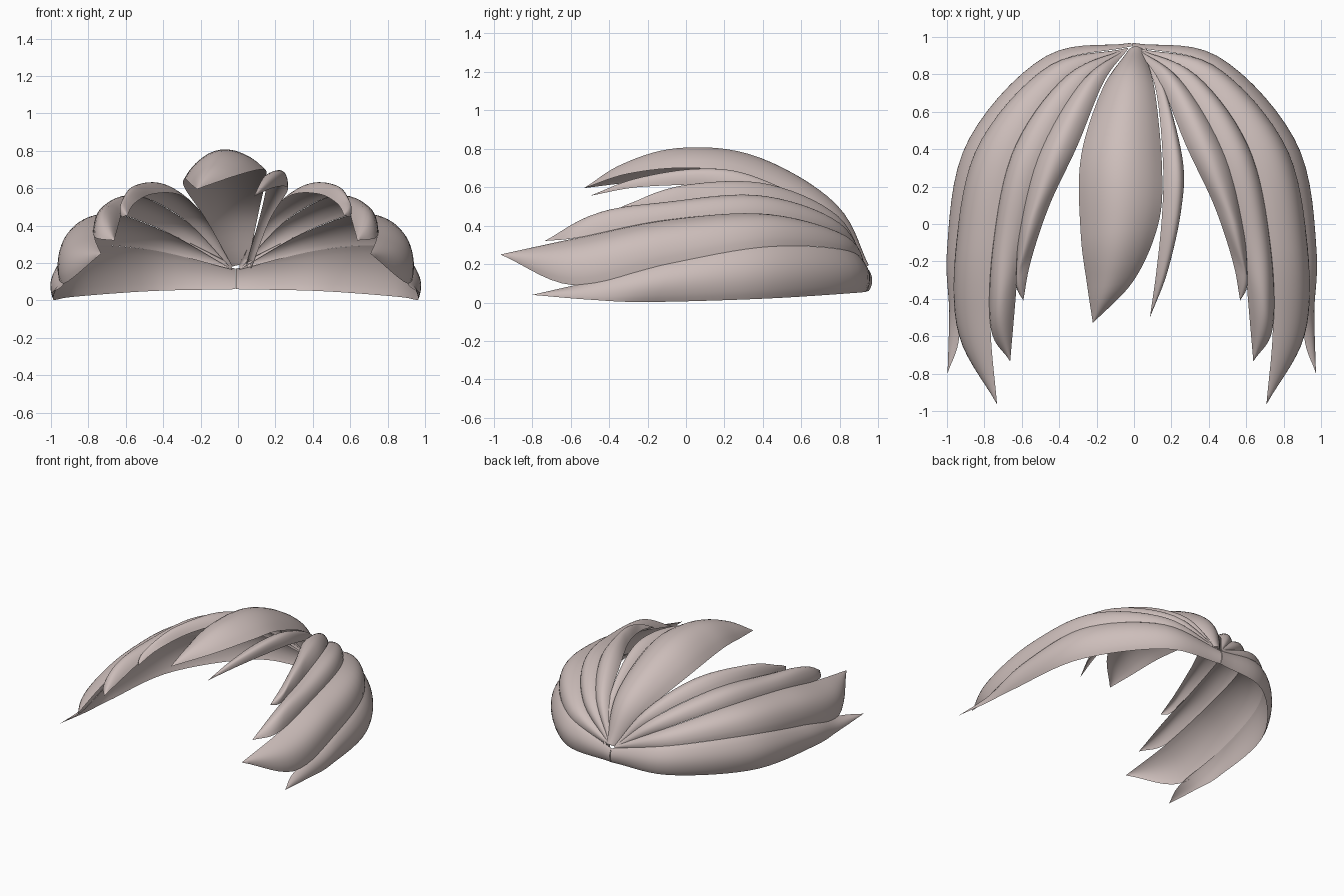
import bpy, bmesh, math
from mathutils import Vector

if "Cube" in bpy.data.objects:
    bpy.data.objects.remove(bpy.data.objects["Cube"])

mat = bpy.data.materials.new("ash_rose_hair")
mat.diffuse_color = (0.61, 0.515, 0.495, 1)
mat.use_nodes = True
mat.node_tree.nodes["Principled BSDF"].inputs["Base Color"].default_value = mat.diffuse_color

CENTRE = Vector((0, 0.1, -0.1))
CX = -0.012          # symmetry line of the side locks
ROWS, COLS = 36, 12


def spline(pts, t):
    """Catmull-Rom position along the points, t in 0..1."""
    p = [Vector(q) for q in pts]
    p = [p[0] * 2 - p[1]] + p + [p[-1] * 2 - p[-2]]
    f = t * (len(pts) - 1)
    i = min(int(f), len(pts) - 2)
    u = f - i
    a, b, c, d = p[i:i + 4]
    return 0.5 * (2 * b + (c - a) * u + (2 * a - 5 * b + 4 * c - d) * u ** 2
                  + (3 * b - a - 3 * c + d) * u ** 3)


def lock(name, low, high, bulge, hollow=0.6):
    """Pointed lock: crescent cross-sections lofted between two edge curves."""
    bm = bmesh.new()
    rings = []
    n = 2 * COLS
    for r in range(ROWS + 1):
        t = r / ROWS
        a, b = spline(low, t), spline(high, t)
        t0, t1 = max(t - 0.02, 0), min(t + 0.02, 1)
        along = spline(low, t1) + spline(high, t1) - spline(low, t0) - spline(high, t0)
        out = along.cross(b - a)
        out = out.normalized() if out.length > 1e-9 else Vector((0, 0, 1))
        if out.dot((a + b) / 2 - CENTRE) < 0:
            out = -out
        ring = []
        for k in range(n):
            s = k / COLS if k <= COLS else 2 - k / COLS
            h = (b - a).length * bulge * (1 if k <= COLS else hollow)
            ring.append(bm.verts.new(a.lerp(b, s) + out * h * math.sin(math.pi * min(s, 1 - s)) ** 0.8))
        rings.append(ring)
    for r0, r1 in zip(rings, rings[1:]):
        for k in range(n):
            bm.faces.new((r0[k], r0[(k + 1) % n], r1[(k + 1) % n], r1[k]))
    bm.faces.new(rings[0])
    bmesh.ops.remove_doubles(bm, verts=bm.verts, dist=1e-4)
    bmesh.ops.recalc_face_normals(bm, faces=bm.faces)
    me = bpy.data.meshes.new(name)
    bm.to_mesh(me)
    bm.free()
    me.materials.append(mat)
    ob = bpy.data.objects.new(name, me)
    bpy.context.collection.objects.link(ob)
    bpy.ops.object.select_all(action='DESELECT')
    ob.select_set(True)
    bpy.context.view_layer.objects.active = ob
    bpy.ops.object.shade_smooth_by_angle(angle=math.radians(40))


def side_pair(name, low, high, tip, bulge, root_low=(.02, .935, .165), root_high=(.02, .935, .195)):
    """The same lock on both sides of the head."""
    for label, sx in (("left_", -1), ("right_", 1)):
        edges = [[(CX + sx * x, y, z) for x, y, z in (root, *edge, tip)]
                 for root, edge in ((root_low, low), (root_high, high))]
        lock(label + name, *edges, bulge)


# Valleys between neighbouring side locks, from the hem upwards
hem = [(.45, .875, .05), (.86, .4, .02), (.965, -.2, .003), (.975, -.5, .015)]
valley_1 = [(.45, .84, .27), (.82, .42, .29), (.935, -.1, .2), (.92, -.58, .09)]
valley_2 = [(.36, .78, .36), (.63, .4, .46), (.74, -.1, .43), (.755, -.55, .34)]
valley_3 = [(.26, .77, .42), (.49, .38, .55), (.6, -.05, .52), (.615, -.32, .45)]
crown = [(.15, .76, .43), (.29, .42, .56), (.44, .1, .57), (.54, -.2, .52)]

side_pair("bottom_lock", hem, valley_1, (.985, -.8, .04), .17, (0, .95, .06), (0, .95, .17))
side_pair("broad_lock", valley_1, valley_2, (.72, -.965, .25), .25)
side_pair("narrow_lock", valley_2, valley_3, (.65, -.735, .32), .27)
side_pair("inner_lock", valley_3, crown, (.58, -.41, .455), .32)

# Raised fringe over the forehead
tip = (-.22, -.53, .595)
lock("centre_fringe",
     [(-.03, .93, .18), (-.17, .72, .43), (-.285, .35, .6), (-.285, -.05, .65), (-.25, -.33, .62), tip],
     [(.05, .93, .18), (.11, .72, .47), (.15, .3, .66), (.13, 0, .7), (0, -.3, .67), tip], .31)

# Thin strand beside the fringe
tip = (.085, -.5, .555)
lock("side_strand",
     [(.04, .93, .18), (.12, .7, .46), (.155, .33, .63), (.15, .05, .67), (.12, -.25, .63), tip],
     [(.07, .93, .17), (.17, .7, .43), (.262, .33, .58), (.25, .08, .61), (.18, -.25, .6), tip], .5)
